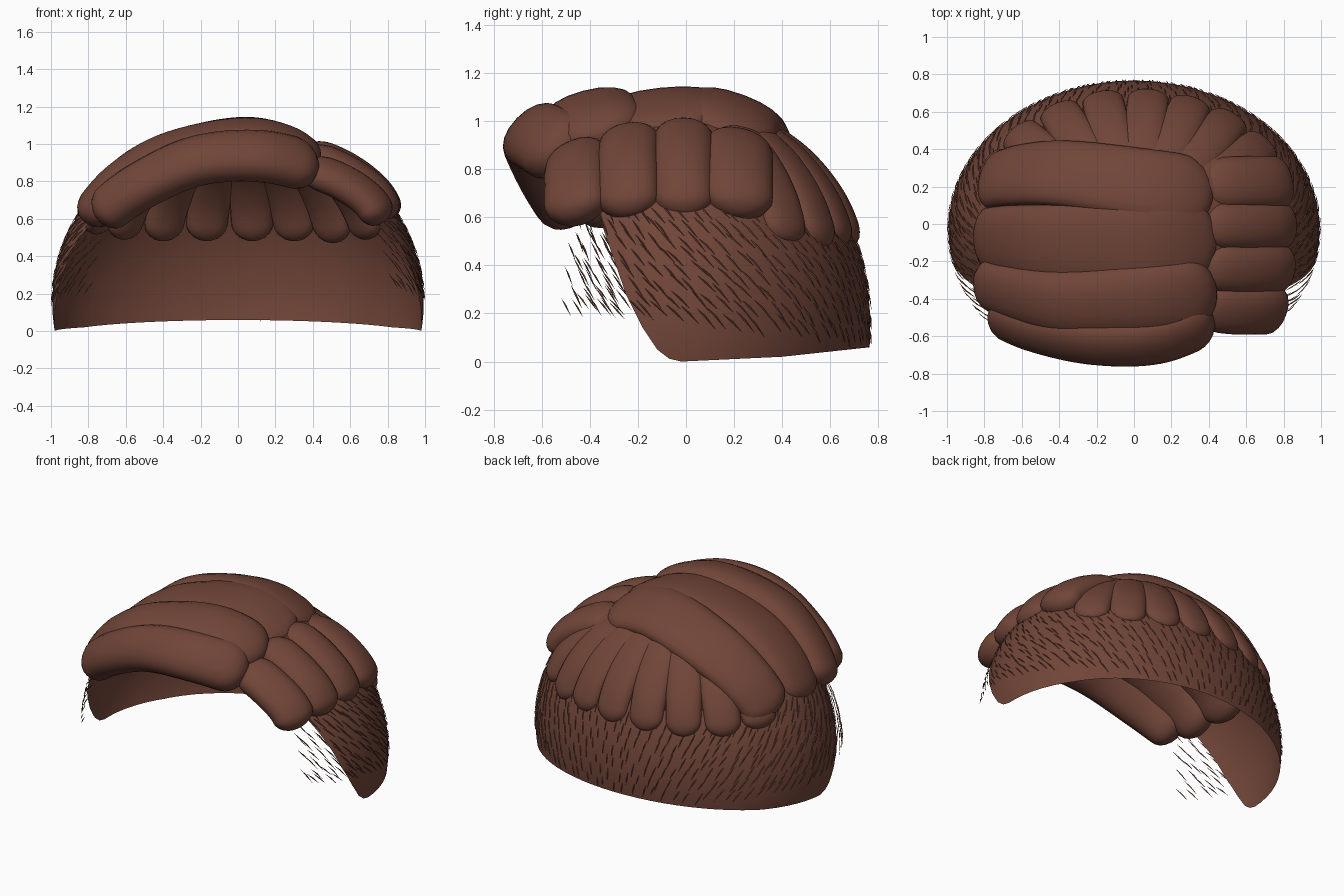
import bpy, bmesh, math, random
from mathutils import Vector

random.seed(4)
cube = bpy.data.objects.get("Cube")
if cube:
    bpy.data.objects.remove(cube)

CENTRE = Vector((0, -0.03, 0.15))
RADII = Vector((0.993, 0.797, 0.93))

brown = bpy.data.materials.new("hair_brown")
brown.use_nodes = True
colour = (0.165, 0.06, 0.04, 1)
brown.diffuse_color = colour
bsdf = brown.node_tree.nodes["Principled BSDF"]
bsdf.inputs["Base Color"].default_value = colour
bsdf.inputs["Roughness"].default_value = 0.7


def finish(bm, name, smooth=True):
    bmesh.ops.recalc_face_normals(bm, faces=bm.faces)
    for f in bm.faces:
        f.smooth = smooth
    mesh = bpy.data.meshes.new(name)
    bm.to_mesh(mesh)
    bm.free()
    mesh.materials.append(brown)
    obj = bpy.data.objects.new(name, mesh)
    bpy.context.collection.objects.link(obj)
    return obj


def normal_at(p):
    d = p - CENTRE
    return Vector([d[i] / RADII[i] ** 2 for i in range(3)]).normalized()


def on_scalp(az, z, lift=0.0):
    """Point on the scalp dome; az is degrees from the back, positive to +x."""
    h = (z - CENTRE.z) / RADII.z
    r = math.sqrt(max(0, 1 - h * h))
    a = math.radians(az)
    p = CENTRE + Vector((RADII.x * r * math.sin(a), RADII.y * r * math.cos(a), z - CENTRE.z))
    return p + normal_at(p) * lift


def spline(points, steps=10):
    """Smooth path through the given points."""
    p = [Vector(q) for q in points]
    p = [2 * p[0] - p[1]] + p + [2 * p[-1] - p[-2]]
    out = []
    for i in range(1, len(p) - 2):
        a, b, c, d = p[i - 1:i + 3]
        for k in range(steps):
            t = k / steps
            out.append(0.5 * (2 * b + (c - a) * t + (2 * a - 5 * b + 4 * c - d) * t * t
                              + (3 * b - a - 3 * c + d) * t ** 3))
    return out + [p[-2]]


def lock(name, points, w0, w1, thick, level=0.0, sides=20):
    """Rounded, flattened lock swept along a path; level removes front-to-back tilt."""
    path = spline(points)
    n = len(path) - 1
    dist = [0]
    for a, b in zip(path, path[1:]):
        dist.append(dist[-1] + (b - a).length)
    bm = bmesh.new()
    rings = []
    # extra samples near the ends round them off
    ts = [0.002, 0.01, 0.03] + [i / n for i in range(2, n - 1)] + [0.97, 0.99, 0.998]
    for t in ts:
        i = min(int(t * n), n - 1)
        c = path[i].lerp(path[i + 1], t * n - i)
        tangent = (path[i + 1] - path[i]).normalized()
        up = normal_at(c)
        up.y *= 1 - level
        side = tangent.cross(up).normalized()
        up = side.cross(tangent)
        w = w0 + (w1 - w0) * t
        gap = min(t, 1 - t) * dist[-1]
        k = min(1, gap / (w * 0.9))
        cap = math.sqrt(1 - (1 - k) ** 2)
        ring = []
        for s in range(sides):
            a = math.tau * s / sides
            ca, sa = math.cos(a), math.sin(a)
            u = math.copysign(abs(ca) ** 0.9, ca) * w * cap
            v = math.copysign(abs(sa) ** 0.9, sa) * thick * cap ** 0.8
            ring.append(bm.verts.new(c + side * u + up * v))
        rings.append(ring)
    for r, q in zip(rings, rings[1:]):
        for s in range(sides):
            e = (s + 1) % sides
            bm.faces.new((r[s], r[e], q[e], q[s]))
    bm.faces.new(rings[0])
    bm.faces.new(rings[-1])
    return finish(bm, name)


# Scalp shell: dome trimmed at the nape and in front of the ears
bm = bmesh.new()
bmesh.ops.create_uvsphere(bm, u_segments=72, v_segments=48, radius=1)
for v in bm.verts:
    v.co = CENTRE + v.co * RADII
outline = [(0.77, 0.06), (0.4, 0.02), (-0.02, 0), (-0.07, 0.012), (-0.12, 0.05),
           (-0.18, 0.14), (-0.25, 0.28), (-0.43, 0.8)]
for (y0, z0), (y1, z1) in zip(outline, outline[1:]):
    bmesh.ops.bisect_plane(bm, geom=bm.verts[:] + bm.edges[:] + bm.faces[:],
                           plane_co=(0, y0, z0), plane_no=(0, z0 - z1, y1 - y0),
                           clear_outer=True)
finish(bm, "scalp_shell")

# Long locks swept from the parting over to the -x side
lock("front_fringe", [(0.42, -0.49, 0.87), (0.12, -0.61, 0.935), (-0.22, -0.62, 0.91),
                      (-0.53, -0.56, 0.77), (-0.75, -0.47, 0.61)], 0.165, 0.13, 0.11)
lock("top_lock_front", [(0.44, -0.37, 0.92), (0.08, -0.4, 1.03), (-0.35, -0.42, 0.96),
                        (-0.63, -0.37, 0.8), (-0.82, -0.3, 0.59)], 0.22, 0.14, 0.1, 0.55)
lock("top_lock_middle", [(0.44, -0.1, 0.96), (0.05, -0.1, 1.065), (-0.4, -0.11, 0.97),
                         (-0.67, -0.09, 0.8), (-0.83, -0.07, 0.58)], 0.28, 0.16, 0.075)
lock("top_lock_rear", [(0.42, 0.14, 0.95), (0.05, 0.21, 1.035), (-0.38, 0.27, 0.94),
                       (-0.64, 0.26, 0.78), (-0.8, 0.22, 0.58)], 0.22, 0.16, 0.08)

# Short locks falling from the parting on the +x side
side_locks = [(-0.46, 0.88, 0.58, 0.94, 0.135), (-0.24, 0.95, 0.6, 0.99, 0.13),
              (-0.01, 0.97, 0.6, 1.0, 0.125), (0.22, 0.93, 0.6, 0.98, 0.145)]
for i, (y, top, tip, reach, w) in enumerate(side_locks):
    path = [(x * reach, y * spread, top + (tip - top) * fall) for x, spread, fall in
            [(0.36, 0.95, 0), (0.58, 1, 0.26), (0.74, 1, 0.6), (0.825, 1, 1)]]
    lock(f"side_lock_{i + 1}", path, w, w, 0.085, 0.4)

# Locks hanging down the back, fanned around the dome
for i, (az, tip) in enumerate([(-61, 0.53), (-44, 0.5), (-27, 0.49), (-11, 0.49),
                               (5, 0.49), (20, 0.49), (35, 0.48), (51, 0.5)]):
    path = [on_scalp(az * 0.92, 0.99, -0.02), on_scalp(az, 0.85, -0.015),
            on_scalp(az, 0.68, -0.01), on_scalp(az, tip, -0.015)]
    lock(f"back_lock_{i + 1}", path, 0.12, 0.11, 0.055)

# Fine loose strands lying on the sides and back
bm = bmesh.new()
rows, columns = 8, 60
for row in range(rows):
    for col in range(columns):
        az = -128 + 256 * (col + 0.5 * (row % 2)) / columns + random.uniform(-1, 1)
        back = math.cos(math.radians(az))
        low = 0.23 - 0.08 * back
        z = low + (0.66 - low) * row / (rows - 1) + random.uniform(-0.015, 0.015)
        turn = -6 * math.sin(math.radians(az))
        drop = random.uniform(0.07, 0.1)
        start = on_scalp(az, z, -0.002)
        end = on_scalp(az + turn, z - drop, 0.007)
        mid = on_scalp(az + turn * 0.5, z - drop * 0.45, 0.002)
        up = normal_at(mid)
        side = (end - start).cross(up).normalized() * 0.004
        a, e = bm.verts.new(start), bm.verts.new(end)
        belt = [bm.verts.new(mid + o) for o in (side, up * 0.005, -side)]
        for j in range(3):
            bm.faces.new((a, belt[j], belt[(j + 1) % 3]))
            bm.faces.new((e, belt[(j + 1) % 3], belt[j]))
finish(bm, "loose_strands", smooth=False)
